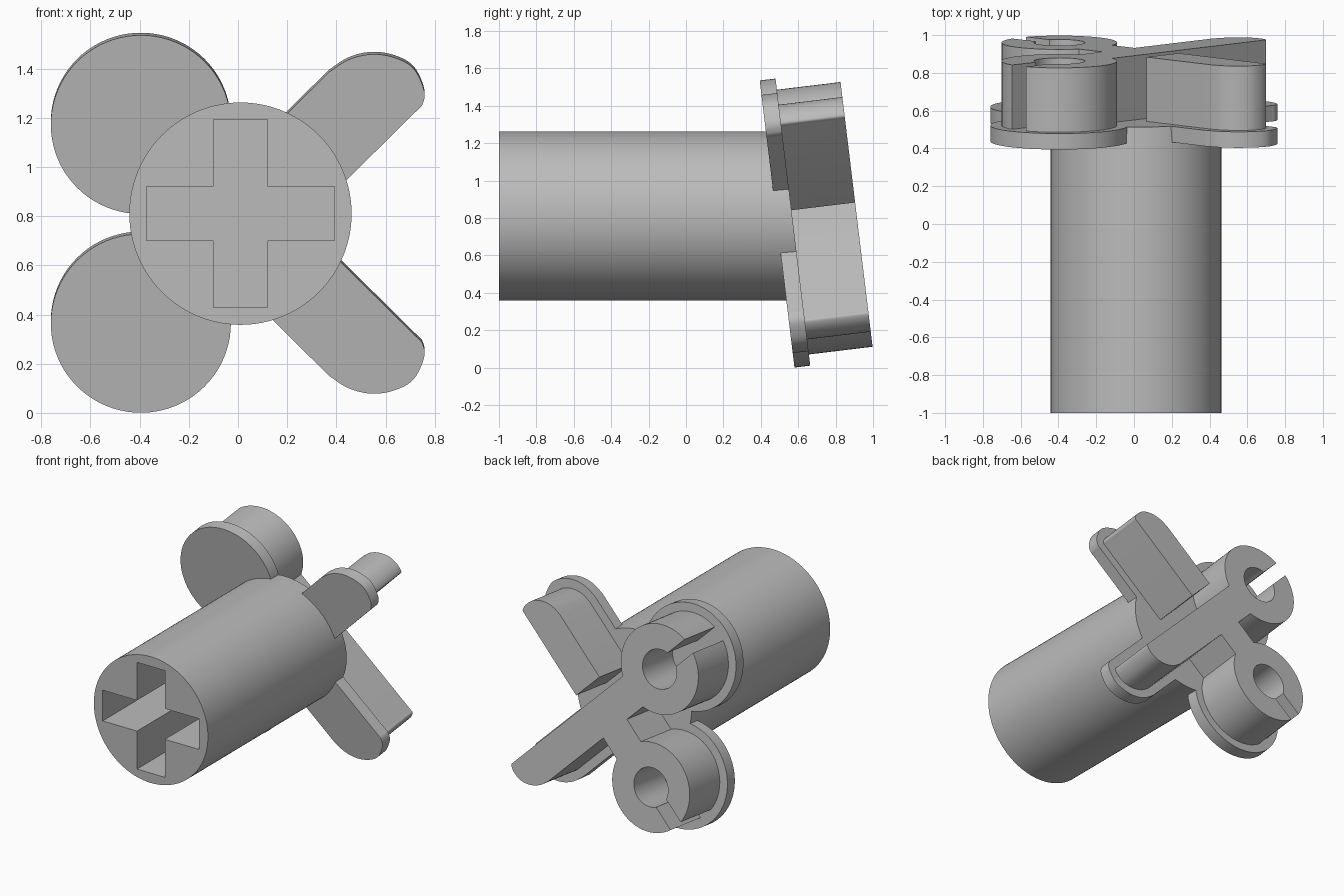
import bpy, bmesh, math
from mathutils import Matrix, Vector

cube = bpy.data.objects.get("Cube")
if cube:
    bpy.data.objects.remove(cube, do_unlink=True)

grey = bpy.data.materials.new("plain grey")
grey.use_nodes = True
colour = (0.5, 0.5, 0.5, 1)
grey.diffuse_color = colour
grey.node_tree.nodes["Principled BSDF"].inputs["Base Color"].default_value = colour

TILT = math.radians(6.9)
HEAD = Matrix.Translation((0, 0.487, 0.768)) @ Matrix.Rotation(TILT, 4, 'X')
PLATE, BACK = 0.085, 0.428      # depths of flange and clip body
HUB_X, HUB_Z = -0.395, 0.407    # clip ring centres


def prism(name, outline, near, far, matrix=HEAD):
    """Extrude an (x, z) outline along y."""
    bm = bmesh.new()
    face = bm.faces.new([bm.verts.new((x, near, z)) for x, z in outline])
    out = bmesh.ops.extrude_face_region(bm, geom=[face])
    moved = [v for v in out["geom"] if isinstance(v, bmesh.types.BMVert)]
    bmesh.ops.translate(bm, verts=moved, vec=(0, far - near, 0))
    bmesh.ops.recalc_face_normals(bm, faces=bm.faces)
    mesh = bpy.data.meshes.new(name)
    bm.to_mesh(mesh)
    bm.free()
    mesh.transform(matrix)
    mesh.materials.append(grey)
    obj = bpy.data.objects.new(name, mesh)
    bpy.context.collection.objects.link(obj)
    return obj


def arc(cx, cz, r, start, end, steps=64):
    angles = [start + (end - start) * i / steps for i in range(steps + 1)]
    return [(cx + r * math.cos(a), cz + r * math.sin(a)) for a in angles]


def flip(points, side):
    return [(x, z * side) for x, z in points]


def rounded(points, steps=6):
    """Smooth curve through a few tip points."""
    p = [Vector(q) for q in points]
    p = [2 * p[0] - p[1]] + p + [2 * p[-1] - p[-2]]
    curve = []
    for a, b, c, d in zip(p, p[1:], p[2:], p[3:]):
        for i in range(steps):
            t = i / steps
            curve.append(tuple(0.5 * (2 * b + (c - a) * t + (2 * a - 5 * b + 4 * c - d) * t * t
                                      + (3 * b - a - 3 * c + d) * t ** 3)))
    return curve + [points[-1]]


# Shaft, with its far end following the tilted flange
shaft = prism("shaft", arc(0.01, 0.81, 0.452, 0, math.tau, 96)[:-1], -1, 0.5, Matrix())
normal = HEAD.to_3x3() @ Vector((0, 1, 0))
point = HEAD @ Vector((0, PLATE, 0))
for v in shaft.data.vertices:
    if v.co.y > 0:
        v.co.y = point.y - (v.co.z - point.z) * normal.z / normal.y

# Cross-shaped socket in the shaft
cx, cz, long, short = 0.01, 0.81, 0.382, 0.11
quarter = [(long, -short), (long, short), (short, short)]
cross = []
for k in range(4):
    c, s = round(math.cos(k * math.pi / 2)), round(math.sin(k * math.pi / 2))
    cross += [(cx + x * c - z * s, cz + x * s + z * c) for x, z in quarter]
cutter = prism("socket_cutter", cross, -1.1, 0.1, Matrix())
cutter.hide_render = True
mod = shaft.modifiers.new("socket", 'BOOLEAN')
mod.operation, mod.solver, mod.object = 'DIFFERENCE', 'EXACT', cutter
bpy.context.view_layer.objects.active = shaft
shaft.select_set(True)
bpy.ops.object.modifier_apply(modifier=mod.name)
bpy.data.objects.remove(cutter, do_unlink=True)

parts = [shaft]
plate_tip = rounded([(0.37, 0.622), (0.45, 0.673), (0.545, 0.695), (0.64, 0.68),
                     (0.715, 0.635), (0.757, 0.545), (0.75, 0.49), (0.725, 0.462)])
body_tip = rounded([(0.41, 0.577), (0.47, 0.615), (0.545, 0.632), (0.62, 0.62),
                    (0.675, 0.58), (0.70, 0.535), (0.685, 0.512)])

for side, label in ((1, "upper"), (-1, "lower")):
    z = HUB_Z * side
    # Round flange and slotted clip ring
    parts.append(prism(label + "_round_flange",
                       arc(HUB_X, z, 0.366, 0, math.tau, 80)[:-1], 0, PLATE))
    mid, r_out, r_in, half = math.radians(135) * side, 0.306, 0.135, 0.052
    a, b = math.asin(half / r_out), math.asin(half / r_in)
    ring = arc(HUB_X, z, r_out, mid + a, mid + math.tau - a)
    ring += arc(HUB_X, z, r_in, mid + math.tau - b, mid + b)
    parts.append(prism(label + "_clip_ring", ring, PLATE, BACK))
    # Flange under the arm
    parts.append(prism(label + "_arm_flange",
                       flip([(-0.126, 0.126)] + plate_tip + [(0.13, -0.13)], side), 0, PLATE))

# Upper arm, stopping short of the diagonal bar
parts.append(prism("upper_arm", [(0.0665, 0.2335)] + body_tip + [(0.237, 0.064)], PLATE, BACK))

# Diagonal bar from the lower arm tip to the upper ring
parts.append(prism("diagonal_bar",
                   flip([(-0.34, -0.173)] + body_tip + [(-0.173, -0.346)], -1), PLATE, BACK))

# Neck from the bar to the lower ring
parts.append(prism("lower_neck", [(-0.086, 0.086), (0.086, -0.086),
                                  (-0.173, -0.346), (-0.346, -0.173)], PLATE, BACK))

bpy.ops.object.select_all(action='DESELECT')
for obj in parts:
    obj.select_set(True)
bpy.context.view_layer.objects.active = shaft
bpy.ops.object.shade_smooth_by_angle(angle=math.radians(30))
